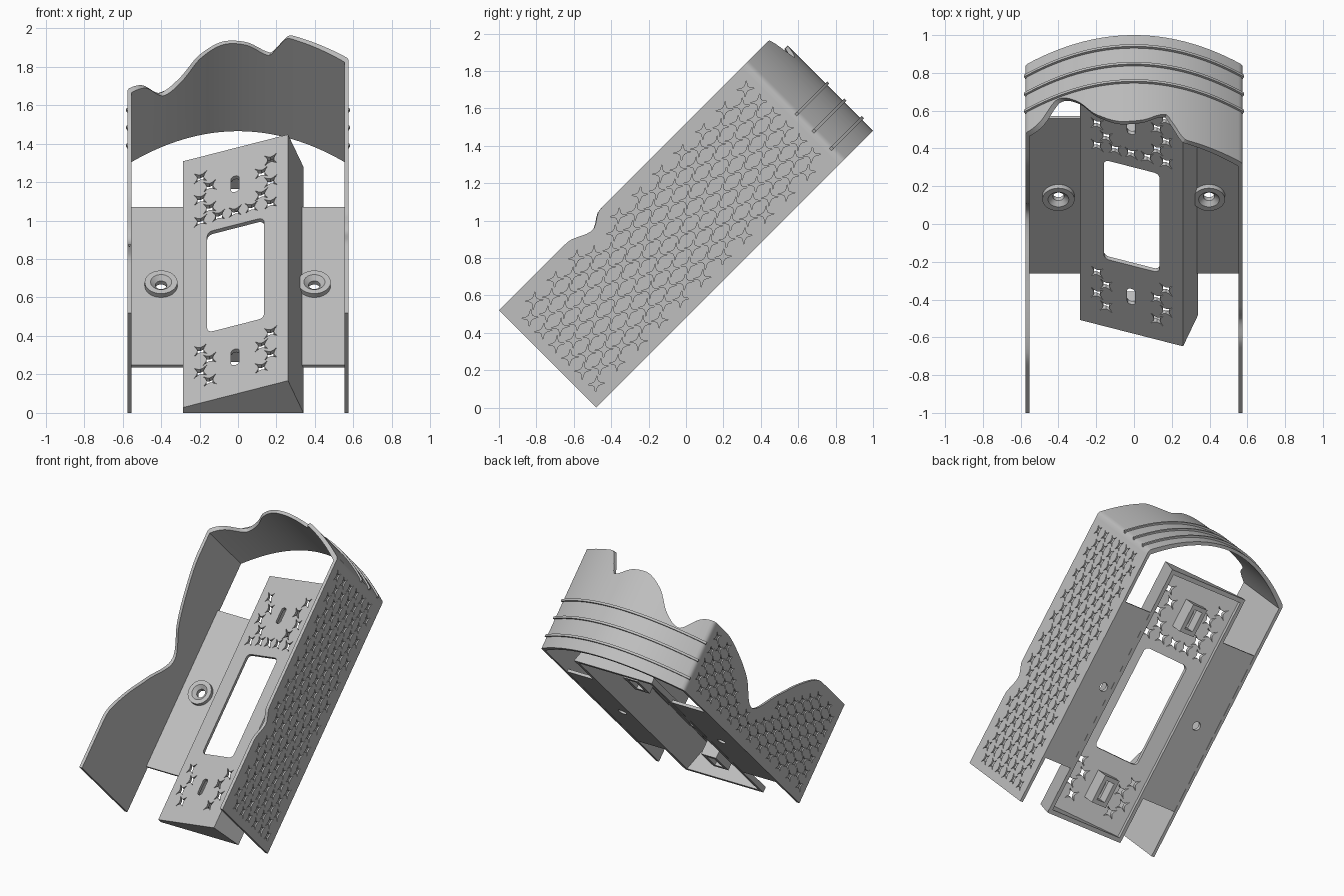
import bpy, bmesh, math
from mathutils import Matrix

if "Cube" in bpy.data.objects:
    bpy.data.objects.remove(bpy.data.objects["Cube"])

grey = bpy.data.materials.new("plain grey")
grey.use_nodes = True
COLOUR = (0.52, 0.52, 0.52, 1)
grey.diffuse_color = COLOUR
grey.node_tree.nodes["Principled BSDF"].inputs["Base Color"].default_value = COLOUR

# Parts are drawn as (x, length, height), then tilted back by 45 degrees
TILT = Matrix.Translation((0, -0.48, 0)) @ Matrix.Rotation(math.pi / 4, 4, 'X')
TOP = 0.735      # full wall height
HALF = 0.575     # half width
CORNER = 1.86    # length where the side walls meet the curved end


def finish(name, bm):
    bmesh.ops.recalc_face_normals(bm, faces=bm.faces)
    me = bpy.data.meshes.new(name)
    bm.to_mesh(me)
    bm.free()
    me.materials.append(grey)
    ob = bpy.data.objects.new(name, me)
    bpy.context.collection.objects.link(ob)
    ob.matrix_world = TILT
    return ob


def skin(bm, rings, closed=False):
    """Joins equal rings of points into a closed solid."""
    loops = [[bm.verts.new(p) for p in ring] for ring in rings]
    n = len(loops[0])
    pairs = list(zip(loops, loops[1:]))
    if closed:
        pairs.append((loops[-1], loops[0]))
    else:
        bm.faces.new(loops[0])
        bm.faces.new(loops[-1])
    for a, b in pairs:
        for i in range(n):
            j = (i + 1) % n
            bm.faces.new((a[i], a[j], b[j], b[i]))


def prism(bm, pts, lo, hi, axis):
    """Extrudes a flat outline along x, y (length) or z (height)."""
    place = {'X': lambda p, t: (t, p[0], p[1]),
             'Y': lambda p, t: (p[0], t, p[1]),
             'Z': lambda p, t: (p[0], p[1], t)}[axis]
    skin(bm, [[place(p, t) for p in pts] for t in (lo, hi)])


def cut(ob, bm):
    """Cuts the shapes in bm out of ob."""
    tool = finish("cutter", bm)
    tool.hide_render = True
    mod = ob.modifiers.new("cut", 'BOOLEAN')
    mod.operation, mod.solver, mod.object = 'DIFFERENCE', 'EXACT', tool
    bpy.context.view_layer.update()
    dg = bpy.context.evaluated_depsgraph_get()
    me = bpy.data.meshes.new_from_object(ob.evaluated_get(dg))
    ob.modifiers.clear()
    ob.data = me
    bpy.data.objects.remove(tool)


def smooth(ob):
    bpy.ops.object.select_all(action='DESELECT')
    ob.select_set(True)
    bpy.context.view_layer.objects.active = ob
    bpy.ops.object.shade_smooth_by_angle(angle=math.radians(30))


def curve(table, t):
    """Smooth height through a few (position, height) points."""
    if t <= table[0][0]:
        return table[0][1]
    for k in range(len(table) - 1):
        (t0, h0), (t1, h1) = table[k], table[k + 1]
        if t <= t1:
            def slope(i):
                if i in (0, len(table) - 1):
                    return 0
                a, b, c = table[i - 1], table[i], table[i + 1]
                if (b[1] - a[1]) * (c[1] - b[1]) <= 0:
                    return 0
                return (c[1] - a[1]) / (c[0] - a[0])
            d = t1 - t0
            s = (t - t0) / d
            return min(TOP, (2*s**3 - 3*s*s + 1) * h0 + (s**3 - 2*s*s + s) * d * slope(k)
                       + (3*s*s - 2*s**3) * h1 + (s**3 - s*s) * d * slope(k + 1))
    return table[-1][1]


def star(cx, cy, a=0.031, b=0.037):
    """Four-pointed shape with hollow sides."""
    shape = [(1, 1), (.4, .58), (0, .46), (-.4, .58), (-1, 1), (-.58, .4), (-.46, 0), (-.58, -.4),
             (-1, -1), (-.4, -.58), (0, -.46), (.4, -.58), (1, -1), (.58, -.4), (.46, 0), (.58, .4)]
    return [(cx + a * u, cy + b * v) for u, v in shape]


def rounded(cx, cy, a, b, r):
    pts = []
    for k, (sx, sy) in enumerate([(1, 1), (-1, 1), (-1, -1), (1, -1)]):
        for i in range(6):
            w = math.pi / 2 * (k + i / 5)
            pts.append((cx + sx * (a - r) + r * math.cos(w), cy + sy * (b - r) + r * math.sin(w)))
    return pts


def arc(x, out=0.0):
    return 1.87 + 0.223 * (1 - (x / HALF) ** 2) + out


# Wavy upper edge of each wall
left_edge = [(0, TOP), (0.51, TOP), (0.66, 0.685), (0.765, TOP), (1.9, TOP)]
right_edge = [(0, TOP), (0.36, TOP), (0.45, 0.715), (0.62, 0.6), (0.79, 0.45), (1.03, 0.25),
              (1.23, 0.38), (1.46, 0.465), (1.7, 0.51), (1.9, 0.51)]
end_edge = [(-0.575, 0.51), (-0.5, 0.485), (-0.4, 0.37), (-0.3, 0.435), (-0.2, 0.567),
            (-0.05, 0.645), (0.05, 0.632), (0.17, 0.575), (0.2, 0.62), (0.28, TOP), (0.575, TOP)]


def station(xo, lo, xi, li, h):
    return [(xo, lo, 0), (xi, li, 0), (xi, li, h), (xo, lo, h)]


# Outer shell: two side walls joined by a curved end
STEPS = 72
inner = HALF - 0.022
side = [i / STEPS for i in range(STEPS + 1)]
rings = [station(HALF, s * CORNER, inner, s * (CORNER - 0.015), curve(left_edge, s * CORNER)) for s in side]
for i in range(81):
    x = 0.567 * (1 - i / 40)
    rings.append(station(x, arc(x), x * 0.955, arc(x, -0.022), curve(end_edge, x)))
rings += [station(-HALF, s * CORNER, -inner, s * (CORNER - 0.015), curve(right_edge, s * CORNER))
          for s in reversed(side)]
bm = bmesh.new()
skin(bm, rings)
shell = finish("outer_shell", bm)

# Shallow pattern on the outside of both walls
bm = bmesh.new()
for sign, edge in ((1, left_edge), (-1, right_edge)):
    for i in range(12):
        for j in range(22):
            length, height = 0.09 + 0.08 * j, 0.09 + 0.05 * i
            room = min(curve(edge, length + d) for d in (-0.05, 0, 0.05))
            if (i + j) % 2 == 0 and height + 0.05 < room:
                prism(bm, star(length, height, 0.037, 0.031), sign * (HALF - 0.01), sign * (HALF + 0.02), 'X')
cut(shell, bm)
smooth(shell)

# Ribs around the curved end
bm = bmesh.new()
for h in (0.09, 0.223, 0.352):
    rings = []
    for i in range(49):
        x = 0.583 * (1 - i / 24)
        lo, hi = arc(x, -0.01), arc(x, 0.014)
        rings.append([(x * 0.98, lo, h - 0.008), (x, hi, h - 0.008), (x, hi, h + 0.008), (x * 0.98, lo, h + 0.008)])
    skin(bm, rings)
smooth(finish("end_ribs", bm))

# Mounting plates with screw holes and countersunk collars
for name, x0, x1, cx in (("right_plate", -0.56, -0.27, -0.4), ("left_plate", 0.315, 0.56, 0.397)):
    bm = bmesh.new()
    prism(bm, [(x0, 0.33), (x1, 0.33), (x1, 1.49), (x0, 1.49)], 0.002, 0.022, 'Z')
    plate = finish(name, bm)
    bm = bmesh.new()
    prism(bm, rounded(cx, 0.912, 0.04, 0.04, 0.04 - 1e-3), -0.1, 0.1, 'Z')
    cut(plate, bm)
    bm = bmesh.new()
    rings = []
    for i in range(40):
        w = math.tau * i / 40
        rings.append([(cx + r * math.cos(w), 0.912 + r * math.sin(w), h) for r, h in
                      ((0.03, 0.002), (0.055, 0.002), (0.085, 0.02), (0.085, 0.05), (0.055, 0.05), (0.03, 0.028))])
    skin(bm, rings, closed=True)
    smooth(finish(name.replace("plate", "screw_collar"), bm))

# Hollow wedge housing in the middle
bm = bmesh.new()
prism(bm, [(-0.285, 0), (-0.285, 0.04), (0.26, 0.237), (0.34, 0)], 0, 1.81, 'Y')
housing = finish("wedge_housing", bm)
bm = bmesh.new()
prism(bm, [(-0.26, -0.05), (-0.26, 0.024), (0.243, 0.206), (0.33, -0.05)], 0.03, 1.78, 'Y')
cut(housing, bm)

# Window, slots and star vents through the sloping face
bm = bmesh.new()
prism(bm, rounded(-0.0125, 0.875, 0.1475, 0.37, 0.03), -0.1, 0.4, 'Z')
slots = (0.273, 1.546)
for length in slots:
    prism(bm, rounded(-0.015, length, 0.021, 0.058, 0.018), -0.1, 0.4, 'Z')
vents = [(x, 1.345) for x in (-0.1, -0.015, 0.07)]
for k in range(5):
    vents += [(0.17 if k % 2 == 0 else 0.122, 1.34 + 0.08 * k), (-0.195 if k % 2 == 0 else -0.147, 1.34 + 0.08 * k)]
for k in range(4):
    vents += [(0.17 if k % 2 else 0.122, 0.15 + 0.08 * k), (-0.195 if k % 2 else -0.147, 0.15 + 0.08 * k)]
for x, length in vents:
    prism(bm, star(x, length, 0.034, 0.038), -0.1, 0.4, 'Z')
cut(housing, bm)

# Frames behind the slots
for name, length in zip(("lower_slot_frame", "upper_slot_frame"), slots):
    bm = bmesh.new()
    rings = []
    for sx, sy in ((1, 1), (-1, 1), (-1, -1), (1, -1)):
        ring = []
        for a, b, h in ((0.06, 0.1, 0.03), (0.06, 0.1, None), (0.032, 0.07, None), (0.032, 0.07, 0.03)):
            x = -0.015 + sx * a
            ring.append((x, length + sy * b, 0.128 + 0.361 * (x + 0.015) if h is None else h))
        rings.append(ring)
    skin(bm, rings, closed=True)
    finish(name, bm)
